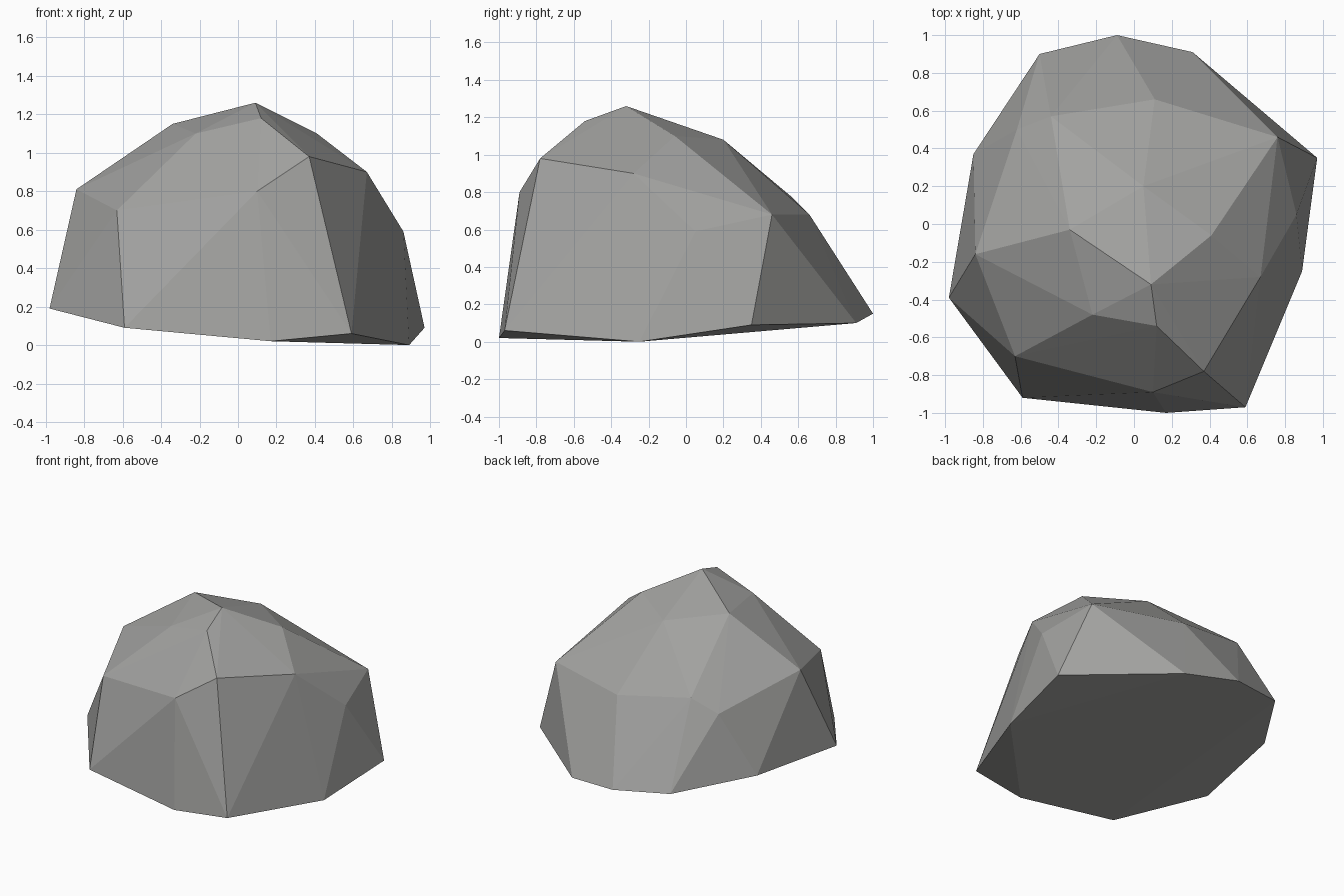
import bpy
import bmesh
from mathutils import Vector

# Remove the default object only
default_cube = bpy.data.objects.get("Cube")
if default_cube:
    bpy.data.objects.remove(default_cube, do_unlink=True)


def make_material(name, colour):
    material = bpy.data.materials.new(name)
    material.use_nodes = True
    material.diffuse_color = colour
    shader = material.node_tree.nodes["Principled BSDF"]
    shader.inputs["Base Color"].default_value = colour
    shader.inputs["Roughness"].default_value = 0.9
    return material


def convex_stone(name, corner_rings, material):
    """Wrap a faceted hull around rings of corner points."""
    mesh = bpy.data.meshes.new(name)
    bm = bmesh.new()
    for ring in corner_rings:
        for corner in ring:
            bm.verts.new(Vector(corner))

    hull = bmesh.ops.convex_hull(bm, input=list(bm.verts))
    unused = [item for item in hull["geom_interior"]
              if isinstance(item, bmesh.types.BMVert)]
    if unused:
        bmesh.ops.delete(bm, geom=unused, context="VERTS")
    bmesh.ops.recalc_face_normals(bm, faces=list(bm.faces))

    # Flat facets all around
    for face in bm.faces:
        face.smooth = False
    bm.to_mesh(mesh)
    bm.free()

    mesh.materials.append(material)
    stone = bpy.data.objects.new(name, mesh)
    bpy.context.scene.collection.objects.link(stone)
    return stone


# Foot of the boulder, a slightly tilted outline
foot = [
    (-.09, 1, .15), (.31, .91, .1), (.97, .35, .09), (.89, -.25, 0),
    (.59, -.97, .06), (.17, -1, .02), (-.59, -.92, .09),
    (-.98, -.39, .19), (-.85, .37, .22), (-.5, .9, .19),
]

# Shoulder corners where the steep sides turn over
shoulder = [
    (.76, .46, .68), (.86, .05, .59), (.67, -.28, .9), (.37, -.78, .98),
    (.1, -.89, .8), (-.63, -.7, .7), (-.84, -.16, .81),
    (-.62, .5, .67), (-.44, .57, .77), (.11, .66, .68),
]

# Crown corners around the summit
crown = [
    (.41, -.06, 1.1), (.12, -.54, 1.18), (.09, -.32, 1.26),
    (-.22, -.48, 1.1), (-.34, -.03, 1.15), (.05, .2, 1.08),
]

stone_grey = make_material("stone grey", (.36, .36, .35, 1))
convex_stone("boulder", [foot, shoulder, crown], stone_grey)
